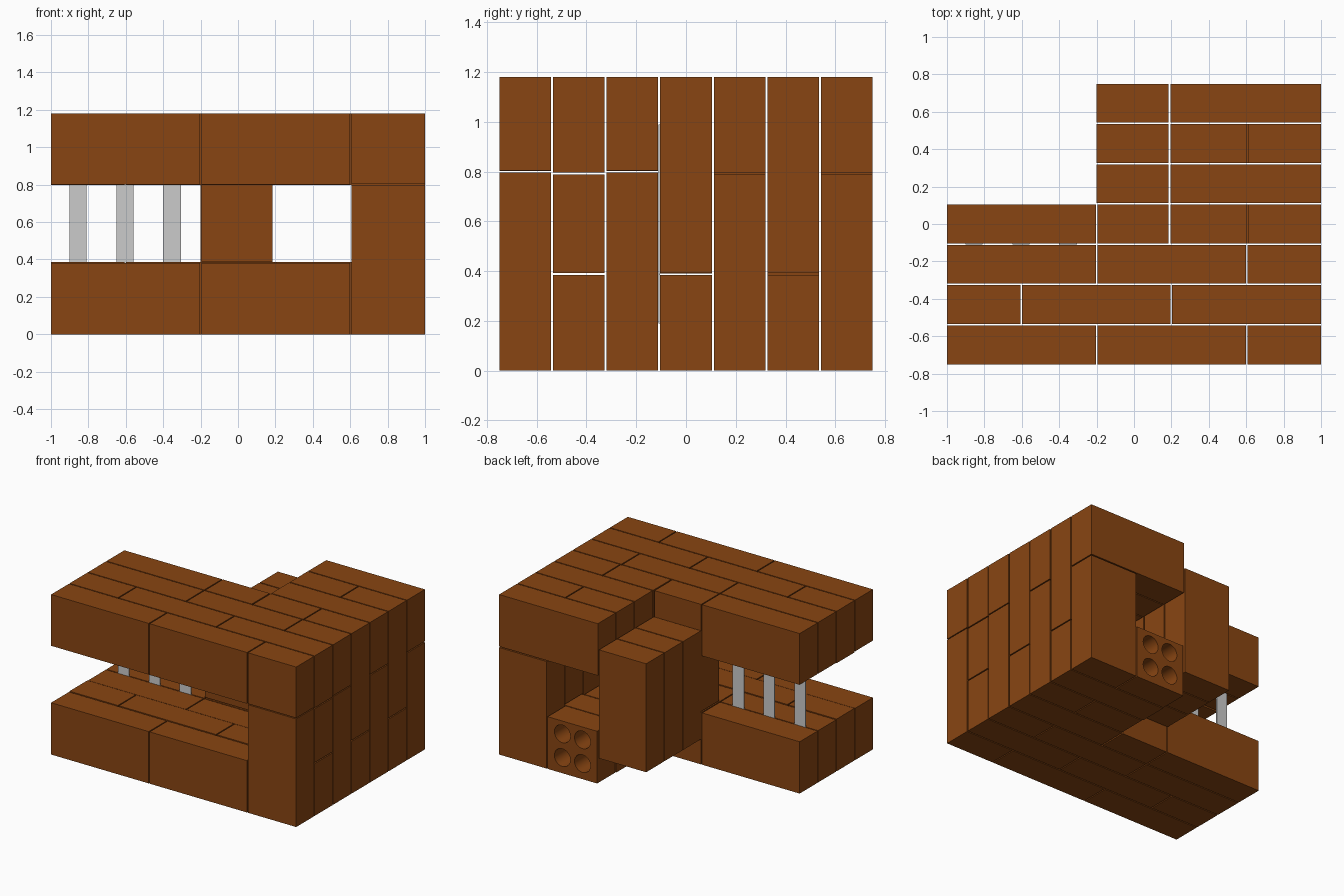
import bpy, bmesh
from mathutils import Matrix

if "Cube" in bpy.data.objects:
    bpy.data.objects.remove(bpy.data.objects["Cube"])

T, GAP = 0.2074, 0.008          # brick thickness and joint between courses
H = 1.18

clay = bpy.data.materials.new("clay")
clay.diffuse_color = (0.25, 0.06, 0.006, 1)
clay.use_nodes = True
clay.node_tree.nodes["Principled BSDF"].inputs["Base Color"].default_value = clay.diffuse_color


def box(name, x, y, z, mat=None):
    bm = bmesh.new()
    size = [b - a for a, b in (x, y, z)]
    mid = [(a + b) / 2 for a, b in (x, y, z)]
    bmesh.ops.create_cube(bm, size=1, matrix=Matrix.Diagonal((*size, 1)))
    me = bpy.data.meshes.new(name)
    bm.to_mesh(me)
    bm.free()
    ob = bpy.data.objects.new(name, me)
    ob.location = mid
    bpy.context.collection.objects.link(ob)
    if mat:
        me.materials.append(mat)
    return ob


def course_y(i):
    y = -0.75 + i * (T + GAP)
    return y, y + T


def brick(i, x0, x1, z0, z1, name="brick"):
    return box(f"{name}_course_{i + 1}", (x0, x1), course_y(i), (z0, z1), clay)


# Courses 1 and 3: floor and roof bricks with an upright side wall
for i in (0, 2):
    for z0, z1 in ((0, 0.382), (0.802, H)):
        brick(i, -1, -0.204, z0, z1)
        brick(i, -0.196, 0.598, z0, z1)
    brick(i, 0.606, 1, 0, 0.797, "upright_brick")
    brick(i, 0.606, 1, 0.804, H, "half_brick")

# Course 2: staggered joints
for z0, z1 in ((0, 0.385), (0.797, H)):
    brick(1, -1, -0.606, z0, z1, "half_brick")
    brick(1, -0.598, 0.194, z0, z1)
    brick(1, 0.202, 1, z0, z1)
brick(1, 0.61, 1, 0.393, 0.789, "half_brick")

# Course 4: end of the fuel shelf, back wall of the feed
brick(3, -1, -0.204, 0, 0.382)
brick(3, -1, -0.204, 0.802, H)
brick(3, -0.196, 0.185, 0, 0.382, "half_brick")
brick(3, -0.196, 0.185, 0.39, H, "upright_brick")
brick(3, 0.195, 0.604, 0.797, H, "half_brick")
brick(3, 0.195, 1, 0, 0.385)
brick(3, 0.612, 1, 0.393, H, "upright_brick")

# Courses 5 to 7: flue, with offset uprights on the left
for i in (4, 5, 6):
    brick(i, -0.2, 0.185, 0.19, 0.99, "flue_wall_brick")
brick(5, 0.195, 0.604, 0.797, H, "half_brick")
brick(5, 0.195, 1, 0, 0.385)
brick(5, 0.612, 1, 0.393, H, "upright_brick")
for i in (4, 6):
    brick(i, 0.195, 1, 0.797, H)
    brick(i, 0.612, 1, 0, 0.789, "upright_brick")
    vent = brick(i, 0.2, 0.604, 0, 0.385, "vent_brick")

    # Four round holes through the vent brick
    bm = bmesh.new()
    ym = sum(course_y(i)) / 2
    for x in (0.32, 0.484):
        for z in (0.115, 0.29):
            bmesh.ops.create_cone(
                bm, cap_ends=True, segments=32, radius1=0.065, radius2=0.065, depth=0.4,
                matrix=Matrix.Translation((x, ym, z)) @ Matrix.Rotation(1.5707963, 4, 'X'))
    me = bpy.data.meshes.new("hole_cutter")
    bm.to_mesh(me)
    bm.free()
    cutter = bpy.data.objects.new("hole_cutter", me)
    cutter.hide_render = True
    bpy.context.collection.objects.link(cutter)
    mod = vent.modifiers.new("holes", 'BOOLEAN')
    mod.operation, mod.solver, mod.object = 'DIFFERENCE', 'EXACT', cutter
    bpy.ops.object.select_all(action='DESELECT')
    bpy.context.view_layer.objects.active = vent
    vent.select_set(True)
    bpy.ops.object.modifier_apply(modifier=mod.name)
    bpy.data.objects.remove(cutter)
    bpy.ops.object.shade_smooth_by_angle()

# Flat grate bars held in the joint between courses 3 and 4
yb = course_y(2)[1]
for n, (x0, x1) in enumerate(((-0.9, -0.81), (-0.65, -0.56), (-0.4, -0.305))):
    box(f"grate_bar_{n + 1}", (x0, x1), (yb + 0.001, yb + 0.007), (0.19, 0.99))
